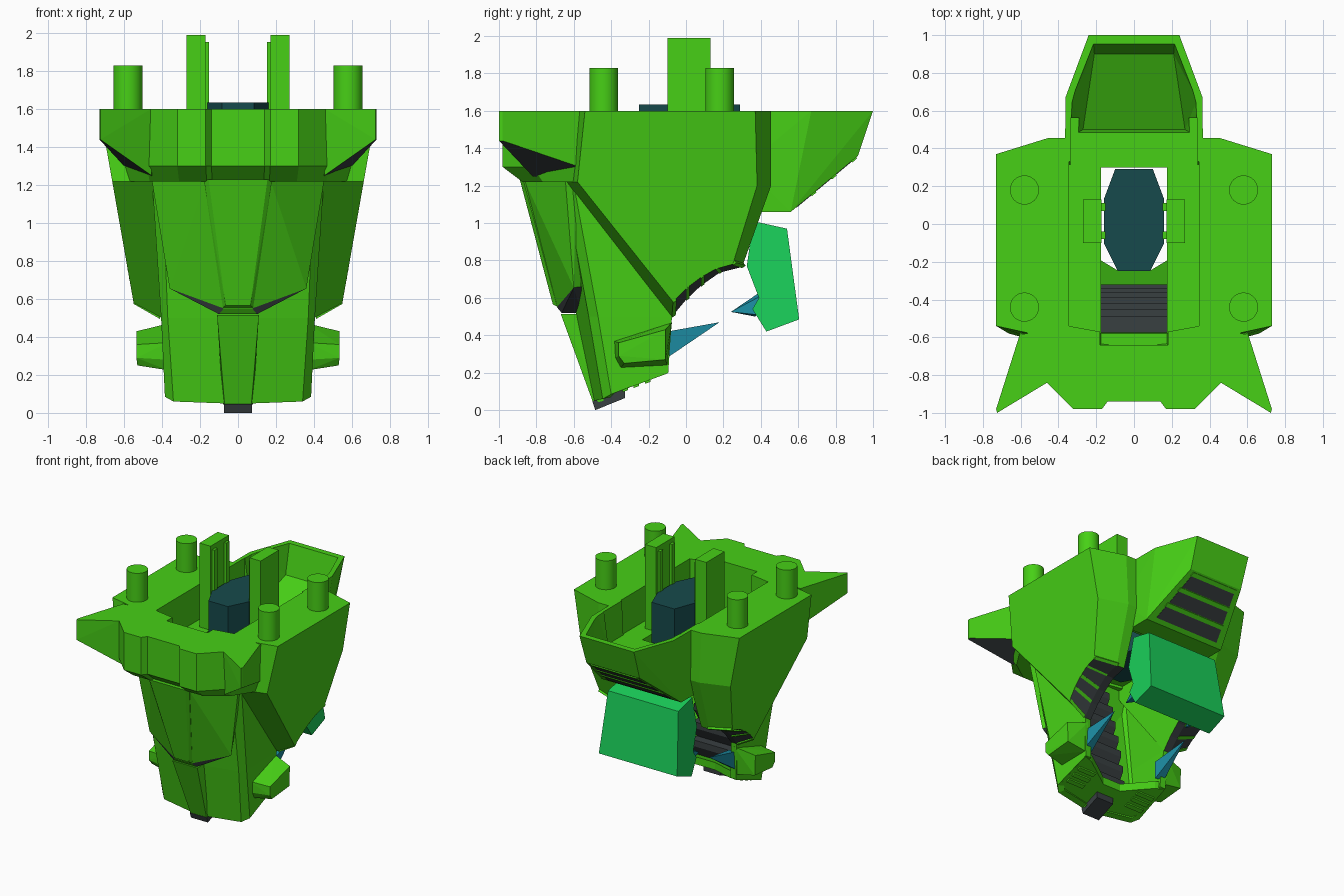
import bpy, bmesh
from mathutils import Vector

if "Cube" in bpy.data.objects:
    bpy.data.objects.remove(bpy.data.objects["Cube"])


def material(name, rgb):
    m = bpy.data.materials.new(name)
    m.diffuse_color = (*rgb, 1)
    m.use_nodes = True
    m.node_tree.nodes["Principled BSDF"].inputs["Base Color"].default_value = m.diffuse_color
    return m


GREEN = material("bright green", (0.063, 0.63, 0.008))
GREY = material("dark grey", (0.04, 0.05, 0.053))
CORE = material("deep teal", (0.008, 0.068, 0.072))
JADE = material("jade", (0.01, 0.62, 0.1))
BLUE = material("blue teal", (0.012, 0.27, 0.37))


def finish(name, bm, mat, mirror=False, dark=None):
    """Make an object; faces picked by 'dark' become grey."""
    bmesh.ops.recalc_face_normals(bm, faces=bm.faces)
    bm.normal_update()
    if dark:
        for f in bm.faces:
            f.material_index = int(dark(f))
    me = bpy.data.meshes.new(name)
    bm.to_mesh(me)
    bm.free()
    me.materials.append(mat)
    me.materials.append(GREY)
    ob = bpy.data.objects.new(name, me)
    bpy.context.collection.objects.link(ob)
    if mirror:
        ob.modifiers.new("mirror", 'MIRROR').use_mirror_merge = False
    return ob


def sym(pts):
    return [(s * x, y, z) for x, y, z in pts for s in (1, -1)]


def hull(name, pts, mat=GREEN, **kw):
    bm = bmesh.new()
    vs = [bm.verts.new(p) for p in pts]
    r = bmesh.ops.convex_hull(bm, input=vs)
    bmesh.ops.delete(bm, geom=list({v for v in r["geom_interior"] + r["geom_unused"]
                                    if isinstance(v, bmesh.types.BMVert)}), context='VERTS')
    bmesh.ops.dissolve_limit(bm, angle_limit=0.02, verts=bm.verts, edges=bm.edges)
    return finish(name, bm, mat, **kw)


def loft(name, rings, mat=GREEN, closed=True, caps=True, **kw):
    bm = bmesh.new()
    rows = [[bm.verts.new(p) for p in r] for r in rings]
    n = len(rows[0])
    for a, b in zip(rows, rows[1:]):
        for i in range(n if closed else n - 1):
            j = (i + 1) % n
            bm.faces.new((a[i], a[j], b[j], b[i]))
    if caps:
        bm.faces.new(rows[0])
        bm.faces.new(rows[-1])
    return finish(name, bm, mat, **kw)


def slab(name, yz, x0, x1, mat=GREEN, **kw):
    """Side profile extruded along x."""
    return loft(name, [[(x, y, z) for y, z in yz] for x in (x0, x1)], mat, **kw)


def box(name, x, y, z, mat=GREEN, **kw):
    return hull(name, [(a, b, c) for a in x for b in y for c in z], mat, **kw)


def cut(ob, cutter):
    m = ob.modifiers.new("cut", 'BOOLEAN')
    m.operation, m.object, m.solver = 'DIFFERENCE', cutter, 'EXACT'
    cutter.hide_render = True
    cutter.hide_set(True)


# side pods with the arched lower edge
outer = [(-.54, 1.6), (-.58, 1.22), (-.07, .58), (0, .65), (.08, .71), (.16, .755), (.25, .78), (.38, 1.2), (.37, 1.6)]
inner = [(-.6, 1.6), (-.64, 1.22), (-.075, .5), (0, .59), (.08, .665), (.18, .735), (.3, .765), (.455, 1.2), (.455, 1.6)]
loft("side_pod", [[(.55 + .176 * (z - .58), y, z) for y, z in outer],
                  [(.40 + .05 * max(0, z - .5), y, z) for y, z in inner],
                  [(.345, y, z) for y, z in inner]], mirror=True,
     dark=lambda f: f.normal.z < -.3 and f.calc_center_median().z < .77
     and f.calc_center_median().y > -.06)
# green bars across the pod arches
for (y0, z0), (y1, z1) in list(zip(outer, inner))[2:7]:
    hull("arch_bar", [(x, y + dy, z + dz) for x, y, z in ((.55 + .176 * (z0 - .58), y0, z0), (.41, y1, z1))
                      for dy, dz in ((0, -.006), (.02, .008), (0, .03))], mirror=True)

# brow ring with a notched inner edge
brow = [(.14, -.94), (.17, -.98), (.32, -.98), (.48, -.82), (.6, -.585), (.345, -.54), (.18, -.57), (.18, -.64)]
brow += [(-x, y) for x, y in reversed(brow)]
low = [(x * .97, -.65 + (y + .65) * .68 if y < -.65 else y) for x, y in brow]
loft("brow", [[(x, y, 1.6) for x, y in brow],
              [(x, y, 1.3) for x, y in brow],
              [(x, y, 1.22) for x, y in low]])

# swept horns with dark undersides
hull("horn", [(.46, -.84, 1.6), (.725, -1, 1.6), (.73, -.98, 1.6), (.6, -.57, 1.6), (.725, -1, 1.44), (.73, -.98, 1.44),
              (.44, -.64, 1.22), (.455, -.82, 1.25), (.6, -.57, 1.3)],
     mirror=True, dark=lambda f: f.normal.z < -.25)

# cavity floor around the central slot
box("floor_side", (.175, .4), (-.58, .36), (1.24, 1.32), mirror=True)
box("floor_back", (-.36, .36), (.3, .42), (1.1, 1.32))

# rear hopper, hollowed from above
hopper = hull("hopper", sym([(.365, .33, 1.6), (.363, .67, 1.6), (.24, 1, 1.6), (.235, .92, 1.36),
                             (.35, .56, 1.06), (.35, .37, 1.06), (.365, .31, 1.3)]))
cut(hopper, hull("hopper_cutter", sym([(.335, .46, 1.65), (.335, .66, 1.65), (.215, .965, 1.65), (.27, .5, 1.16),
                                       (.22, .8, 1.36), (.21, .9, 1.37), (.335, .46, 1.6)])))
cut(hopper, box("sill_cutter", (-.335, .335), (.2, .56), (1.32, 1.7)))


# hopper underside grille
def under(t, w, d):
    return (w, .56 + .36 * t + d * .64, 1.06 + .3 * t - d * .77)


for i in range(3):
    a, b = .08 + i * .3, .3 + i * .3
    hull("grille_panel", sym([under(t, .29 - .1 * t, d) for t in (a, b) for d in (-.02, .003)]), GREY)
    hull("grille_slat", sym([under(t, .3 - .1 * t, d) for t in (b, b + .07) for d in (-.02, .008)]))

# face and jaw shell
half = [[(.09, -.7, 1.26), (.40, -.66, 1.26), (.455, -.61, 1.26), (.42, -.3, 1.26)],
        [(.1, -.585, .5), (.37, -.52, .5), (.405, -.47, .5), (.395, -.075, .5)],
        [(.075, -.49, .05), (.34, -.445, .06), (.385, -.40, .085), (.375, -.095, .2)]]
jaw = loft("jaw_shell", [[(-x, y, z) for x, y, z in reversed(r)] + r for r in half], closed=False, caps=False)
s = jaw.modifiers.new("thickness", 'SOLIDIFY')
s.thickness, s.offset = .05, -1
plan = [(.08, -.48), (.33, -.44), (.375, -.39), (.37, -.1), (.3, -.12), (.18, -.19), (.08, -.25)]
plan += [(-x, y) for x, y in reversed(plan)]
loft("jaw_floor", [[(x, y, .055 + d + .37 * (y + .48)) for x, y in plan] for d in (0, .06)])
for i in range(3):
    y = -.34 + i * .06
    hull("jaw_vent", [(x, y + dy, .05 + .37 * (y + dy + .48) + dz) for x in (.2, .35)
                      for dy in (0, .03) for dz in (-.006, .02)], mirror=True)

# raised upper face plate with grey underside
hull("face_plate", sym([(.17, -.865, 1.23), (.455, -.645, 1.23), (.36, -.60, .655), (.075, -.69, .55), (.10, -.665, .52),
                        (.44, -.58, 1.23), (.33, -.56, .66), (.10, -.56, .52)]),
     dark=lambda f: f.normal.z < -.3 and abs(f.normal.x) > .1)
hull("center_plate", sym([(.18, -.87, 1.23), (.155, -.888, 1.23), (.065, -.712, .565), (.08, -.69, .555),
                          (.15, -.78, 1.23), (.06, -.62, .56)]))

# nose ridge and chin
hull("nose_ridge", sym([(.11, -.67, .515), (.10, -.61, .45), (.07, -.495, .035), (.11, -.53, .515),
                        (.10, -.5, .45), (.08, -.44, .05)]))
slab("chin", [(-.5, .045), (-.485, 0), (-.325, .065), (-.325, .13), (-.45, .08)], -.075, .075, GREY)

# cheek guards
hull("cheek", [(.535, -.36, .36), (.535, -.11, .43), (.53, -.11, .27), (.53, -.33, .25), (.535, -.36, .29),
               (.37, -.385, .37), (.37, -.075, .47), (.37, -.1, .24), (.37, -.35, .225), (.37, -.38, .28)], mirror=True)

# stepped throat behind the face
for i, y in enumerate((-.49, -.45, -.42, -.39, -.36, -.34, -.32)):
    z, back = 1.1 - i * .135, -.61 + i * .03
    slab("throat_rib", [(back, z), (y, z), (y, z - .05), (y - .05, z - .136), (back, z - .136)], -.18, .18, GREY)
slab("throat_back", [(-.68, 1.22), (-.6, 1.22), (-.4, .14), (-.45, .1)], -.2, .2)

# central core and guide pillars
hull("core", sym([(x, y, z) for x, y in ((.1, .29), (.16, .13), (.16, -.1), (.085, -.25)) for z in (1.05, 1.635)]), CORE)
box("pillar", (.172, .27), (-.1, .13), (1.25, 1.99), mirror=True)
for y in (-.08, .07):
    box("pillar_rail", (.152, .175), (y, y + .04), (1.25, 1.955), mirror=True)

# four round posts
for y in (-.44, .18):
    bm = bmesh.new()
    bmesh.ops.create_cone(bm, cap_ends=True, segments=32, radius1=.077, radius2=.077, depth=.3)
    bmesh.ops.translate(bm, verts=bm.verts, vec=Vector((.58, y, 1.68)))
    post = finish("post", bm, GREEN, mirror=True)
    bpy.context.view_layer.objects.active = post
    post.select_set(True)
    bpy.ops.object.shade_smooth_by_angle()
    post.select_set(False)

# jade rear block and teal spikes
block = [(.36, 1.01), (.54, .97), (.605, .485), (.43, .42), (.355, .54), (.39, .6), (.325, .77)]
loft("rear_block", [[(s * (.35 - .04 * (z - .42) / .55), y, z) for y, z in block] for s in (-1, 1)], JADE)
hull("jaw_spike", [(.33, .18, .47), (.30, -.12, .41), (.37, -.1, .42), (.30, -.12, .27), (.37, -.1, .28)], BLUE, mirror=True)
hull("neck_spike", [(.28, .24, .525), (.24, .38, .62), (.32, .4, .61), (.24, .37, .5), (.32, .38, .51)], BLUE, mirror=True)
